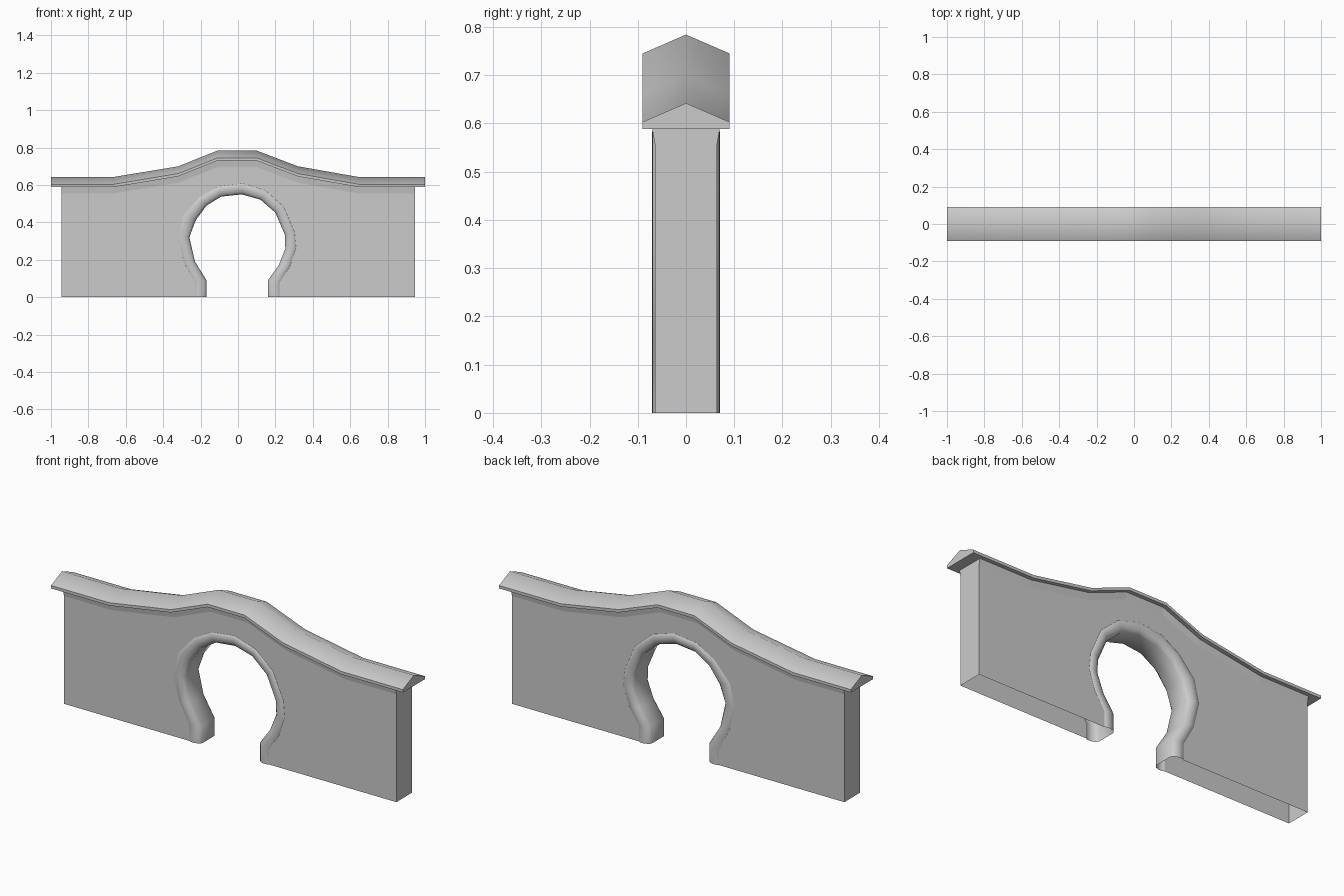
import bpy, bmesh, math

if "Cube" in bpy.data.objects:
    bpy.data.objects.remove(bpy.data.objects["Cube"], do_unlink=True)

stone = bpy.data.materials.new("grey stone")
stone.use_nodes = True
stone.diffuse_color = (0.6, 0.6, 0.6, 1)
stone.node_tree.nodes["Principled BSDF"].inputs["Base Color"].default_value = (0.6, 0.6, 0.6, 1)


def finish(bm, name, angle=None):
    bmesh.ops.remove_doubles(bm, verts=bm.verts, dist=0.0001)
    bmesh.ops.recalc_face_normals(bm, faces=bm.faces)
    mesh = bpy.data.meshes.new(name)
    bm.to_mesh(mesh)
    bm.free()
    mesh.materials.append(stone)
    obj = bpy.data.objects.new(name, mesh)
    bpy.context.collection.objects.link(obj)
    if angle:
        bpy.ops.object.select_all(action='DESELECT')
        bpy.context.view_layer.objects.active = obj
        obj.select_set(True)
        bpy.ops.object.shade_smooth_by_angle(angle=math.radians(angle))
    return obj


def skin(bm, rows):
    """Quads between neighbouring rows of points."""
    grid = [[bm.verts.new(p) for p in row] for row in rows]
    for a, b in zip(grid, grid[1:]):
        for i in range(len(a) - 1):
            bm.faces.new((a[i], a[i + 1], b[i + 1], b[i]))
    return grid


# Ridge line shared by the roof and the top of the wall
bends = [(-.67, .642), (-.32, .70), (-.11, .784), (.10, .784), (.32, .70), (.65, .642)]
ridge = [(-1, .642)] + bends + [(1, .642)]
wall_top = [(-.945, .642)] + bends + [(.945, .642)]

# Gabled coping: one cross-section swept along the ridge
section = [(-.09, -.054), (-.09, -.039), (0, 0), (.09, -.039), (.09, -.054), (-.09, -.054)]
bm = bmesh.new()
rows = skin(bm, [[(x, y, z + dz) for y, dz in section] for x, z in ridge])
for end in (rows[0], rows[-1]):
    bm.faces.new(end[:-1])
finish(bm, "roof_coping", 55)

# Opening outlines, right foot to left foot
outer = [(-.23, 0), (-.23, .08), (-.29, .19), (-.32, .32), (-.295, .435), (-.205, .535),
         (-.105, .592), (.025, .608), (.147, .57), (.243, .485), (.302, .35), (.31, .265),
         (.277, .163), (.222, .08), (.222, 0)]
inner = [(-.168, 0), (-.168, .09), (-.23, .19), (-.26, .32), (-.227, .41), (-.168, .49),
         (-.09, .538), (.02, .55), (.12, .522), (.2, .452), (.25, .335), (.253, .26),
         (.217, .17), (.16, .09), (.16, 0)]

# Wall shell, open underneath
BODY, LIP = .064, .07
bm = bmesh.new()
for s in (-1, 1):
    outline = [(-.945, 0)] + outer + [(.945, 0)] + [(x, z - .088) for x, z in reversed(wall_top)]
    bm.faces.new([bm.verts.new((x, s * BODY, z)) for x, z in outline])
    # flared band under the coping
    skin(bm, [[(x, s * BODY, z - .088) for x, z in wall_top],
              [(x, s * LIP, z - .053) for x, z in wall_top]])
for x in (-.945, .945):
    side = [(-BODY, 0), (BODY, 0), (BODY, .554), (LIP, .589), (-LIP, .589), (-BODY, .554)]
    bm.faces.new([bm.verts.new((x, y, z)) for y, z in side])
finish(bm, "wall")

# Rounded trim around the opening, running through to the back
trim = [(0, BODY), (.12, .069), (.45, .07), (.8, .064), (1, .05)]
trim = [(t, -y) for t, y in trim] + [(t, y) for t, y in reversed(trim)]
bm = bmesh.new()
skin(bm, [[(a[0] + (b[0] - a[0]) * t, y, a[1] + (b[1] - a[1]) * t) for t, y in trim]
          for a, b in zip(outer, inner)])
finish(bm, "arch_trim", 60)
